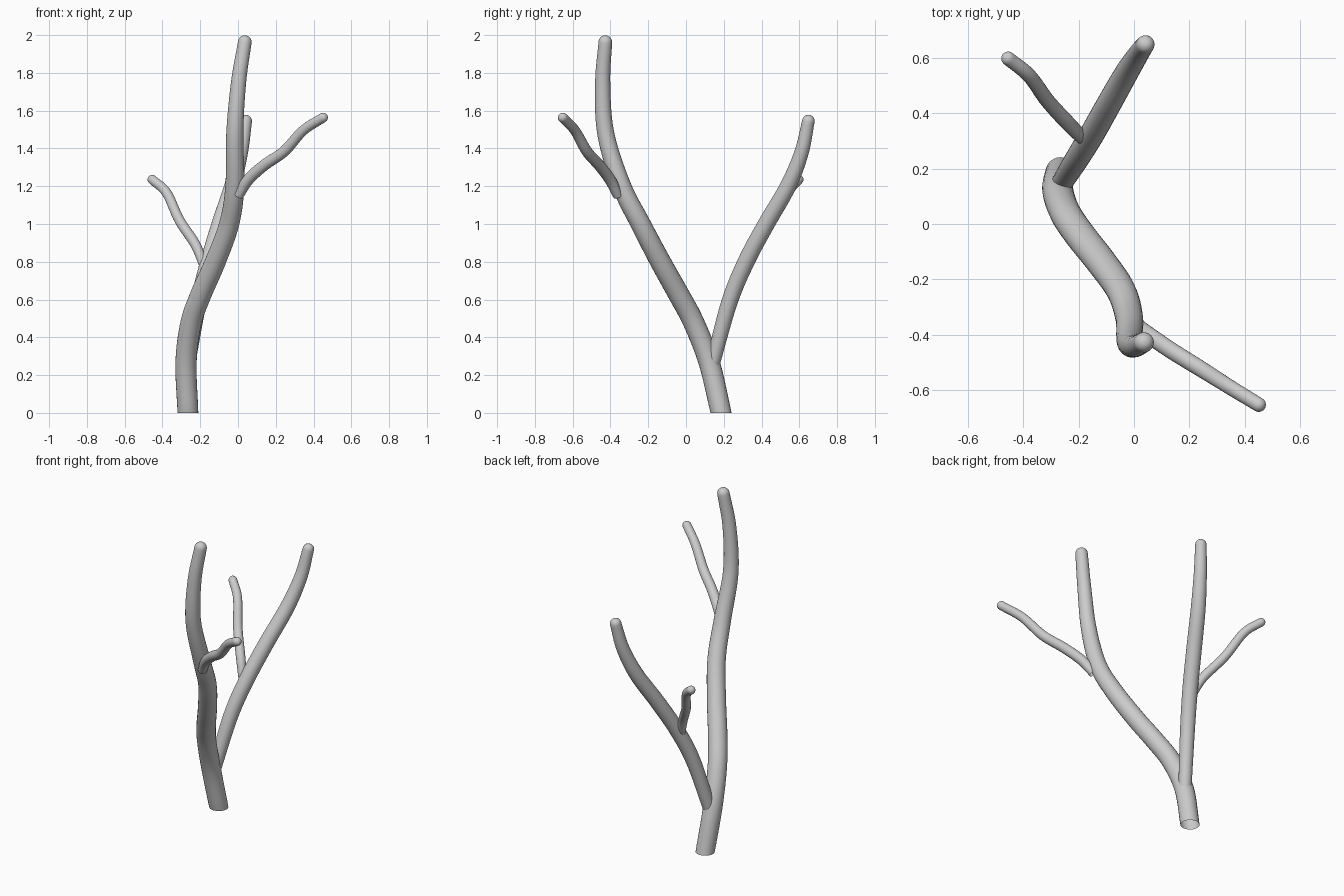
import bpy, bmesh, math
from mathutils import Vector

cube = bpy.data.objects.get("Cube")
if cube:
    bpy.data.objects.remove(cube, do_unlink=True)

SIDES = 24
STEPS = 8

wood = bpy.data.materials.new("light_grey")
wood.use_nodes = True
GREY = (0.6, 0.6, 0.6, 1)
wood.diffuse_color = GREY
wood.node_tree.nodes["Principled BSDF"].inputs["Base Color"].default_value = GREY


def smooth_path(points):
    """Catmull-Rom samples through (x, y, z, radius) points."""
    p = [Vector(q) for q in points]
    p = [2 * p[0] - p[1]] + p + [2 * p[-1] - p[-2]]
    out = []
    for a, b, c, d in zip(p, p[1:], p[2:], p[3:]):
        for i in range(STEPS):
            t = i / STEPS
            out.append(0.5 * (2 * b + (c - a) * t + (2 * a - 5 * b + 4 * c - d) * t * t
                              + (3 * b - a - 3 * c + d) * t ** 3))
    return out + [p[-2]]


def branch(name, points, flat_base=False):
    """Tapered tube, open at the start, with a domed tip centred on the last point."""
    path = smooth_path(points)
    centres = [q.to_3d() for q in path]
    radii = [q[3] for q in path]
    last = len(path) - 1
    tangents = [(centres[min(i + 1, last)] - centres[max(i - 1, 0)]).normalized()
                for i in range(last + 1)]
    if flat_base:
        tangents[0] = Vector((0, 0, 1))
    # dome rings
    for k in range(1, 6):
        a = k * math.pi / 12
        centres.append(centres[last] + tangents[last] * radii[last] * math.sin(a))
        radii.append(radii[last] * math.cos(a))
        tangents.append(tangents[last])
    bm = bmesh.new()
    rings = []
    side = Vector((1, 0, 0))
    for c, r, t in zip(centres, radii, tangents):
        side = (side - t * side.dot(t)).normalized()
        up = t.cross(side)
        rings.append([bm.verts.new(c + r * (side * math.cos(a) + up * math.sin(a)))
                      for a in (2 * math.pi * j / SIDES for j in range(SIDES))])
    for low, high in zip(rings, rings[1:]):
        for j in range(SIDES):
            n = (j + 1) % SIDES
            bm.faces.new((low[j], low[n], high[n], high[j]))
    bm.faces.new(rings[-1])
    mesh = bpy.data.meshes.new(name)
    bm.to_mesh(mesh)
    bm.free()
    mesh.materials.append(wood)
    obj = bpy.data.objects.new(name, mesh)
    bpy.context.collection.objects.link(obj)
    bpy.ops.object.select_all(action="DESELECT")
    obj.select_set(True)
    bpy.context.view_layer.objects.active = obj
    bpy.ops.object.shade_smooth_by_angle(angle=math.radians(40))


# main stem from the ground to the top
branch("main_stem", [
    (-0.265, 0.186, 0, 0.055), (-0.275, 0.122, 0.27, 0.056), (-0.248, 0.04, 0.48, 0.056),
    (-0.195, -0.04, 0.63, 0.056), (-0.12, -0.135, 0.8, 0.055), (-0.047, -0.24, 1, 0.053),
    (-0.017, -0.34, 1.2, 0.05), (-0.017, -0.425, 1.48, 0.045), (0.003, -0.441, 1.75, 0.04),
    (0.036, -0.427, 1.963, 0.036)], flat_base=True)

# rear fork
branch("rear_branch", [
    (-0.265, 0.14, 0.255, 0.038), (-0.21, 0.228, 0.58, 0.043), (-0.155, 0.318, 0.8, 0.045),
    (-0.095, 0.425, 1, 0.045), (-0.03, 0.54, 1.2, 0.043), (0.015, 0.612, 1.38, 0.038),
    (0.041, 0.648, 1.545, 0.033)])

# small side twigs
branch("front_twig", [
    (0.003, -0.36, 1.15, 0.026), (0.055, -0.402, 1.235, 0.03), (0.14, -0.46, 1.312, 0.03),
    (0.245, -0.525, 1.385, 0.029), (0.345, -0.588, 1.495, 0.027), (0.45, -0.652, 1.563, 0.026)])
branch("rear_twig", [
    (-0.18, 0.305, 0.775, 0.023), (-0.225, 0.35, 0.89, 0.027), (-0.31, 0.442, 1.02, 0.027),
    (-0.378, 0.535, 1.165, 0.026), (-0.454, 0.597, 1.235, 0.025)])
